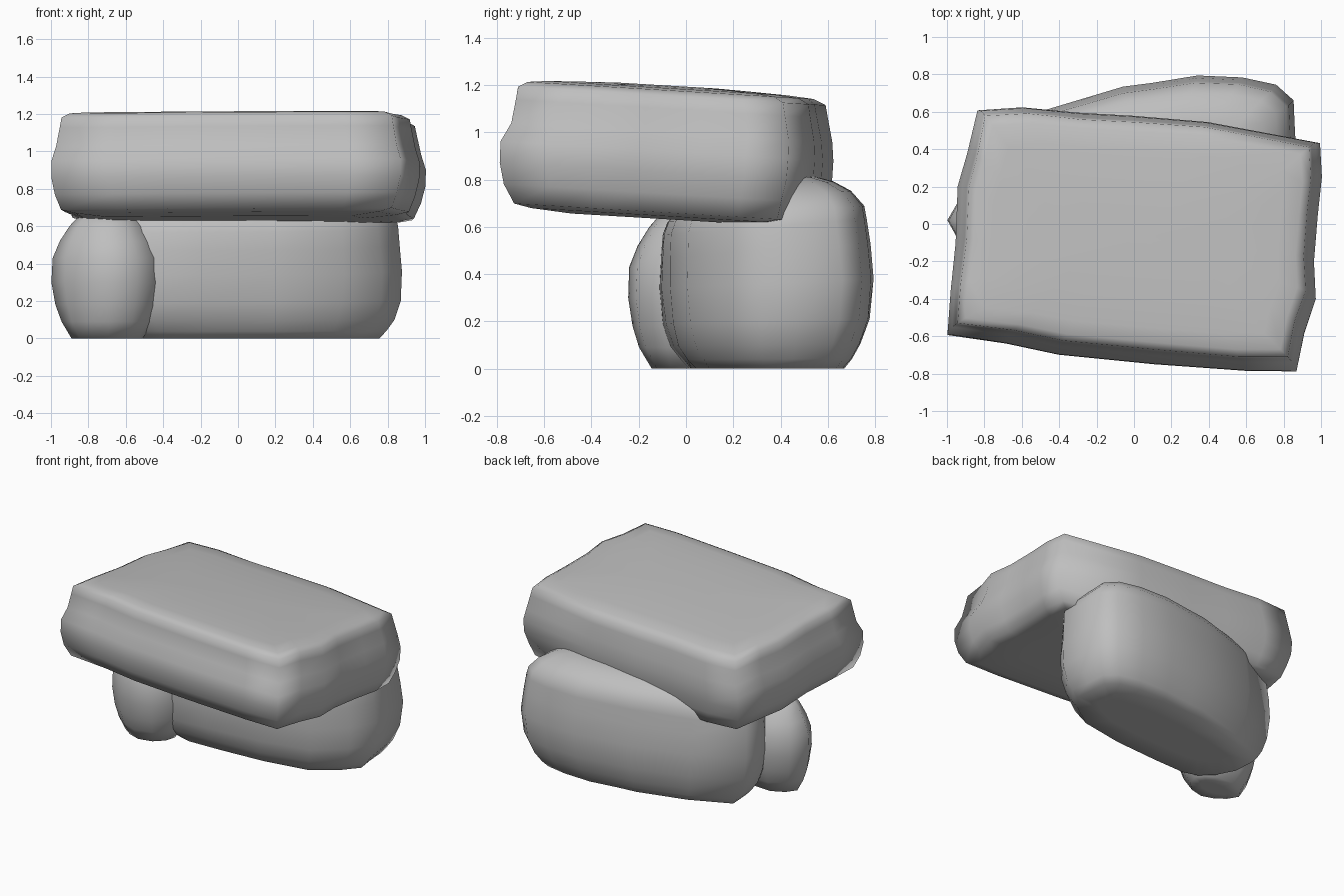
import bpy
import bmesh
from mathutils import Vector, noise

cube = bpy.data.objects.get("Cube")
if cube:
    bpy.data.objects.remove(cube, do_unlink=True)

stone = bpy.data.materials.new("grey stone")
stone.use_nodes = True
colour = (0.52, 0.52, 0.52, 1)
stone.diffuse_color = colour
bsdf = stone.node_tree.nodes["Principled BSDF"]
bsdf.inputs["Base Color"].default_value = colour
bsdf.inputs["Roughness"].default_value = 0.8


def rock(name, outline, rings, tilt=0.0, grounded=True, rough=0.012):
    """Loft a footprint through (height, inset, y shift) rings, then weather it."""
    xs, ys = zip(*outline)
    cx, cy = (min(xs) + max(xs)) / 2, (min(ys) + max(ys)) / 2
    hx, hy = (max(xs) - min(xs)) / 2, (max(ys) - min(ys)) / 2
    top = rings[-1][0]
    bm = bmesh.new()
    loops = []
    for z, inset, shift in rings:
        loop = []
        for x, y in outline:
            px = cx + (x - cx) * (1 - inset / hx)
            py = cy + (y - cy) * (1 - inset / hy) + shift
            # grounded rocks keep a level base
            lean = tilt * (py - cy) * (z / top if grounded else 1)
            p = Vector((px, py, z + lean))
            if inset < 0.1:
                side = Vector((x - cx, y - cy, 0)).normalized()
                p += side * noise.noise(p * 2.7) * rough
            loop.append(bm.verts.new(p))
        loops.append(loop)
    n = len(outline)
    for low, high in zip(loops, loops[1:]):
        for i in range(n):
            j = (i + 1) % n
            bm.faces.new((low[i], low[j], high[j], high[i]))
    # close both ends with a fan
    for loop in (loops[0], loops[-1]):
        hub = bm.verts.new(sum((v.co for v in loop), Vector()) / n)
        for i in range(n):
            bm.faces.new((loop[i], loop[(i + 1) % n], hub))
    bmesh.ops.recalc_face_normals(bm, faces=bm.faces)
    for face in bm.faces:
        face.smooth = True
    mesh = bpy.data.meshes.new(name)
    bm.to_mesh(mesh)
    bm.free()
    mesh.materials.append(stone)
    ob = bpy.data.objects.new(name, mesh)
    bpy.context.collection.objects.link(ob)


# Wide slab lying on top, leaning down towards the back
rock("top_slab",
     [(-1, -.59), (-.68, -.63), (-.4, -.69), (.1, -.74), (.6, -.785),
      (.87, -.785), (.91, -.58), (.97, -.4), (.96, -.2), (.98, .05),
      (1, .25), (.99, .43), (.4, .55), (0, .575), (-.3, .595),
      (-.6, .625), (-.84, .61), (-.89, .38), (-.94, .2), (-.95, -.1),
      (-.98, -.36)],
     [(.632, .5, 0), (.632, .3, 0), (.645, .13, 0), (.66, .06, 0),
      (.74, .025, -.01), (.83, .002, -.005), (.92, 0, 0), (1, .025, .02),
      (1.1, .045, .02), (1.155, .055, .02), (1.178, .1, .015),
      (1.187, .2, 0), (1.193, .35, 0), (1.198, .5, 0)],
     tilt=-.06, grounded=False)

# Long boulder carrying the slab
rock("lower_boulder",
     [(-.6, -.07), (-.48, -.11), (-.2, -.1), (.2, -.07), (.57, .005),
      (.77, .17), (.88, .32), (.86, .48), (.85, .66), (.76, .745),
      (.58, .785), (.34, .795), (.1, .755), (-.06, .735), (-.46, .61),
      (-.79, .44), (-.78, .22), (-.7, .04)],
     [(0, .3, 0), (0, .125, 0), (.04, .09, 0), (.1, .05, -.005),
      (.2, .015, 0), (.36, 0, 0), (.5, .01, -.005), (.6, .02, -.01),
      (.655, .035, -.005), (.72, .095, 0), (.765, .17, 0),
      (.793, .25, 0), (.8, .32, 0)],
     tilt=.1)

# Small rounded rock wedged under the front corner
rock("small_rock",
     [(-.93, -.11), (-.82, -.2), (-.69, -.25), (-.54, -.21), (-.44, -.1),
      (-.405, .03), (-.45, .14), (-.6, .21), (-.78, .22), (-.92, .14),
      (-.995, .02)],
     [(0, .18, 0), (0, .105, 0), (.09, .05, 0), (.18, .02, 0),
      (.3, 0, 0), (.43, .005, 0), (.52, .04, 0), (.6, .09, 0),
      (.64, .13, 0), (.665, .19, 0)])
